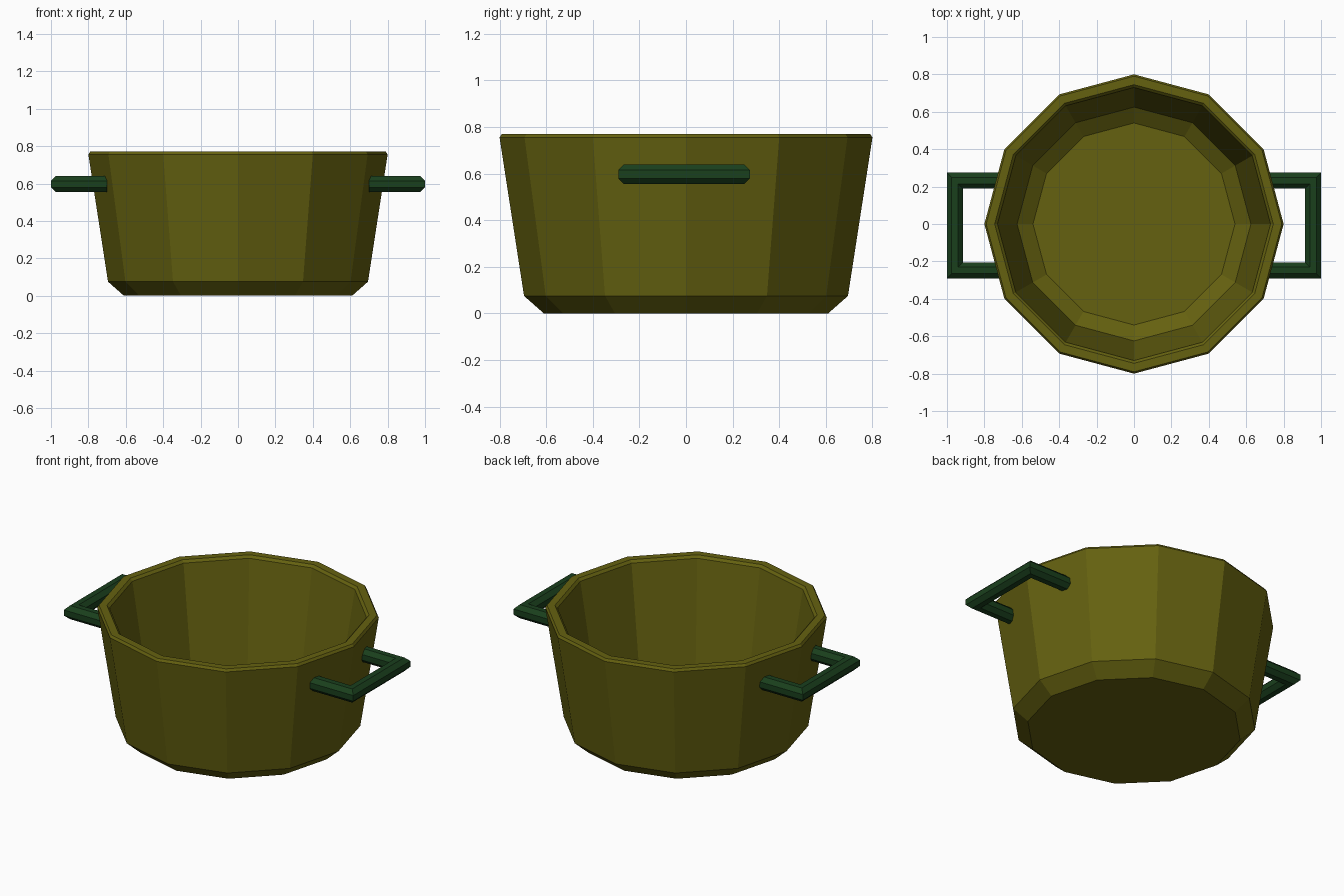
import bpy, bmesh
from math import cos, sin, pi
from mathutils import Vector

if "Cube" in bpy.data.objects:
    bpy.data.objects.remove(bpy.data.objects["Cube"])


def material(name, color):
    m = bpy.data.materials.new(name)
    m.diffuse_color = color
    m.use_nodes = True
    m.node_tree.nodes["Principled BSDF"].inputs["Base Color"].default_value = m.diffuse_color
    return m


def skin(name, rings, mat):
    """Join consecutive rings of points with quads and cap both ends."""
    bm = bmesh.new()
    loops = [[bm.verts.new(p) for p in r] for r in rings]
    n = len(loops[0])
    for a, b in zip(loops, loops[1:]):
        for i in range(n):
            j = (i + 1) % n
            bm.faces.new((a[i], a[j], b[j], b[i]))
    bm.faces.new(loops[0][::-1])
    bm.faces.new(loops[-1])
    bmesh.ops.recalc_face_normals(bm, faces=bm.faces)
    me = bpy.data.meshes.new(name)
    bm.to_mesh(me)
    bm.free()
    me.materials.append(mat)
    ob = bpy.data.objects.new(name, me)
    bpy.context.collection.objects.link(ob)
    return ob


olive = material("olive", (0.13, 0.12, 0.005, 1))
green = material("dark_green", (0.01, 0.05, 0.012, 1))

# Pot body: twelve-sided closed profile, outside up, over the rim, inside down
profile = [(0.61, 0), (0.695, 0.075), (0.8, 0.755), (0.79, 0.77),
           (0.745, 0.77), (0.73, 0.755), (0.625, 0.115), (0.54, 0.055)]
skin("pot_body",
     [[(r * cos(i * pi / 6), r * sin(i * pi / 6), z) for i in range(12)]
      for r, z in profile], olive)

# Handles: octagonal bar swept round a U with mitred corners
HALF, Z, YC, YH = 0.0425, 0.597, -0.008, 0.24
XO = 1 - HALF
# centre x, centre y, direction in which the cross-section widens
path = [(0.70, YC - YH, (0, -1)), (XO, YC - YH, (1, -1)),
        (XO, YC + YH, (1, 1)), (0.70, YC + YH, (0, 1))]
R = HALF / cos(pi / 8)
for side, s in (("left", -1), ("right", 1)):
    rings = []
    for x, y, (dx, dy) in path:
        ring = []
        for i in range(8):
            a = (i + 0.5) * pi / 4
            u, w = R * cos(a), R * sin(a)
            ring.append(Vector((s * (x + dx * u), y + dy * u, Z + w)))
        rings.append(ring)
    skin(side + "_handle", rings, green)
